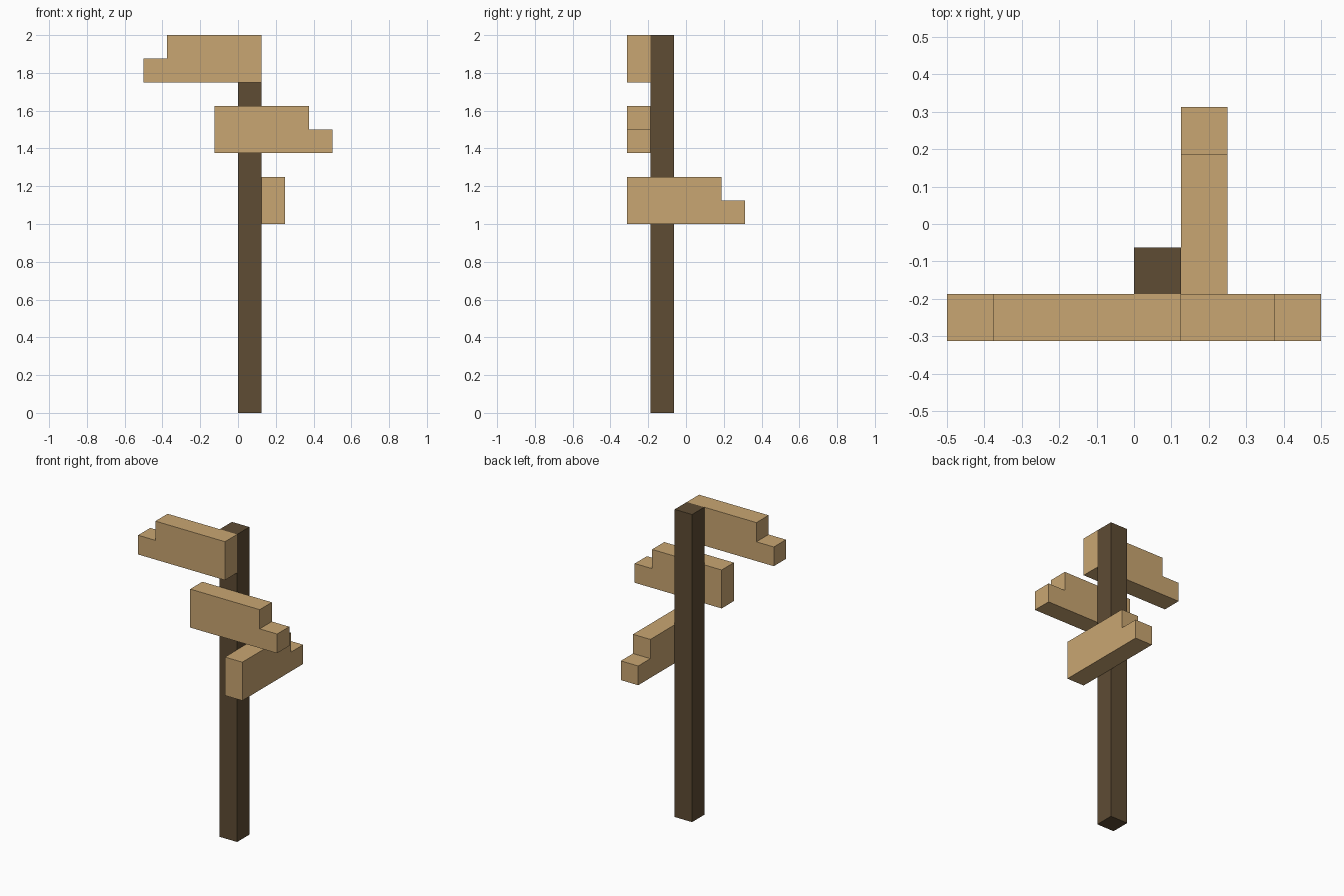
import bpy
import bmesh
from mathutils import Vector

if "Cube" in bpy.data.objects:
    bpy.data.objects.remove(bpy.data.objects["Cube"])

U = 0.125  # thickness of every timber


def material(name, rgb):
    m = bpy.data.materials.new(name)
    m.diffuse_color = (*rgb, 1.0)
    m.use_nodes = True
    m.node_tree.nodes["Principled BSDF"].inputs["Base Color"].default_value = m.diffuse_color
    return m


tan = material("light_wood", (0.584, 0.381, 0.168))
brown = material("dark_wood", (0.112, 0.072, 0.034))


def extrude_profile(name, points, depth, mat):
    """Fill a 3D outline and extrude it along the depth vector."""
    bm = bmesh.new()
    face = bm.faces.new([bm.verts.new(p) for p in points])
    new = bmesh.ops.extrude_face_region(bm, geom=[face], use_keep_orig=True)["geom"]
    verts = [g for g in new if isinstance(g, bmesh.types.BMVert)]
    bmesh.ops.translate(bm, verts=verts, vec=Vector(depth))
    bmesh.ops.recalc_face_normals(bm, faces=bm.faces)
    mesh = bpy.data.meshes.new(name)
    bm.to_mesh(mesh)
    bm.free()
    mesh.materials.append(mat)
    obj = bpy.data.objects.new(name, mesh)
    bpy.context.collection.objects.link(obj)
    return obj


def sign_board(name, start, direction, depth):
    """Board with a stepped tip pointing along direction."""
    profile = [(0, 0), (5, 0), (5, 1), (4, 1), (4, 2), (0, 2)]
    pts = [Vector(start) + Vector(direction) * u * U + Vector((0, 0, v * U))
           for u, v in profile]
    return extrude_profile(name, pts, depth, tan)


# Upright post
extrude_profile("post", [(0, -0.1875, 0), (U, -0.1875, 0), (U, -0.0625, 0), (0, -0.0625, 0)],
                (0, 0, 2), brown)

# Boards pointing left, right and back
sign_board("top_board", (U, -0.3125, 1.75), (-1, 0, 0), (0, U, 0))
sign_board("middle_board", (-U, -0.3125, 1.375), (1, 0, 0), (0, U, 0))
sign_board("lower_board", (U, -0.3125, 1.0), (0, 1, 0), (U, 0, 0))
